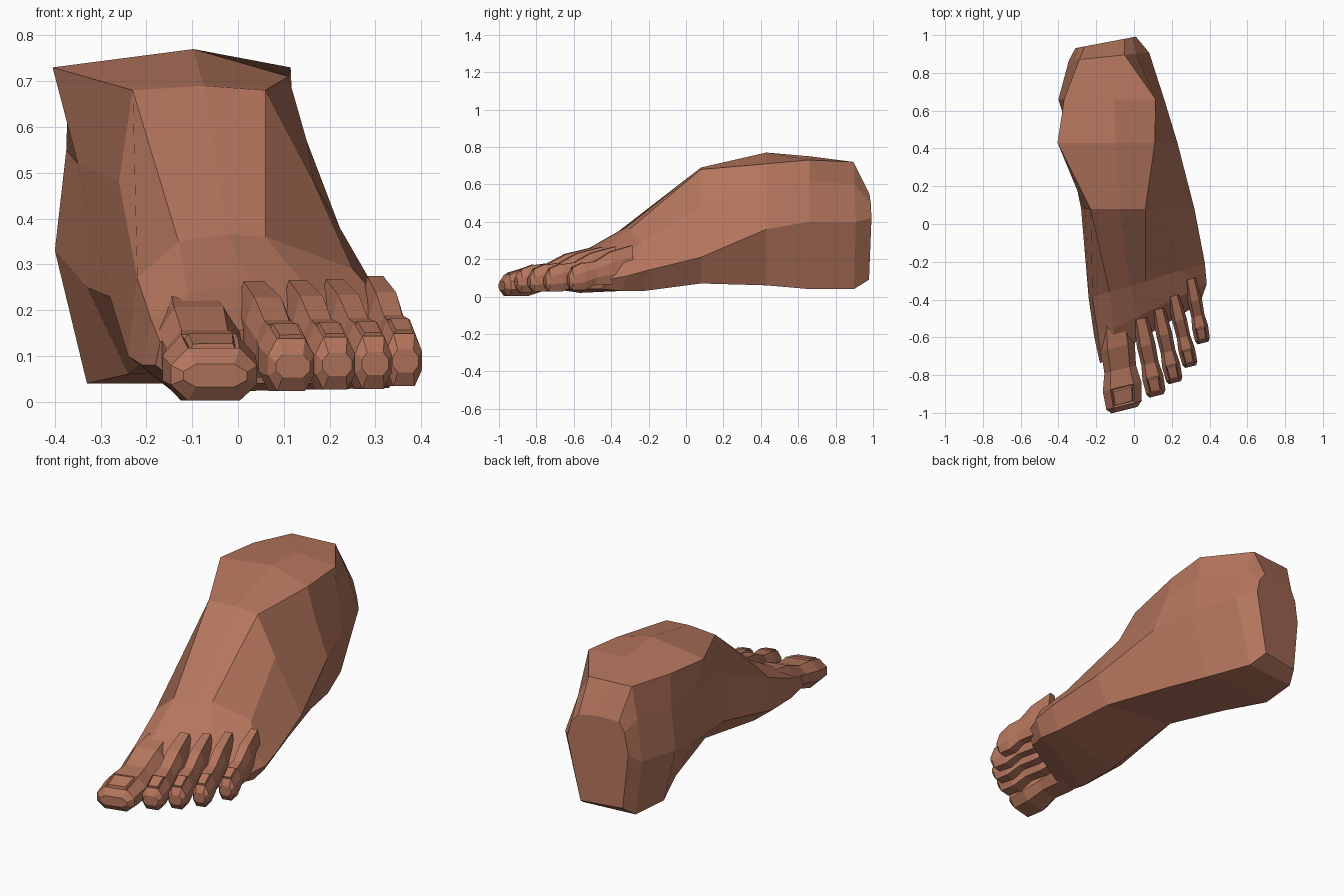
import bpy, bmesh

if "Cube" in bpy.data.objects:
    bpy.data.objects.remove(bpy.data.objects["Cube"])

skin = bpy.data.materials.new("skin")
skin.diffuse_color = (0.46, 0.18, 0.11, 1)
skin.use_nodes = True
skin.node_tree.nodes["Principled BSDF"].inputs["Base Color"].default_value = skin.diffuse_color


def loft(bm, rings):
    """Skin a list of equal-length rings and cap both ends; returns side faces per span."""
    vs = [[bm.verts.new(p) for p in r] for r in rings]
    n = len(vs[0])
    spans = [[bm.faces.new((a[i], a[(i + 1) % n], b[(i + 1) % n], b[i]))
              for i in range(n)] for a, b in zip(vs, vs[1:])]
    bm.faces.new(vs[0][::-1])
    bm.faces.new(vs[-1])
    bmesh.ops.recalc_face_normals(bm, faces=bm.faces[:])
    return spans


def finish(bm, name):
    me = bpy.data.meshes.new(name)
    bm.to_mesh(me)
    bm.free()
    me.materials.append(skin)
    bpy.context.collection.objects.link(bpy.data.objects.new(name, me))


# Foot body: stations from toe line to heel.
# y, crown, then x,z for inner bottom/mid/upper/top, outer top/upper/mid/bottom
stations = [
    (-0.63, .00, -.13, .04, -.18, .08, -.17, .13, -.10, .16, .22, .15, .32, .13, .35, .09, .30, .04),
    (-0.50, .01, -.14, .02, -.21, .08, -.19, .18, -.11, .24, .15, .25, .33, .20, .385, .11, .33, .03),
    (-0.32, .01, -.15, .03, -.24, .10, -.22, .27, -.13, .35, .06, .36, .25, .29, .375, .14, .31, .03),
    (0.08, .01, -.17, .11, -.28, .23, -.26, .48, -.23, .68, .06, .68, .165, .48, .32, .21, .24, .07),
    (0.43, .05, -.24, .06, -.33, .25, -.35, .52, -.405, .73, .11, .71, .15, .57, .23, .36, .13, .06),
    (0.66, .02, -.33, .04, -.40, .33, -.375, .55, -.37, .73, .115, .73, .12, .62, .16, .40, .07, .04),
    (0.90, .00, -.31, .04, -.345, .33, -.32, .55, -.29, .72, -.05, .72, .01, .60, .08, .40, -.02, .04),
    (0.99, .01, -.28, .09, -.31, .38, -.29, .50, -.26, .55, -.05, .55, -.01, .50, .01, .42, -.06, .09),
]
rings = []
for y, crown, *c in stations:
    pts = list(zip(c[::2], c[1::2]))
    (ax, az), (bx, bz) = pts[3], pts[4]
    pts.insert(4, ((ax + bx) / 2 + crown, (az + bz) / 2 + crown))
    skew = 0.95 * max(0, -y) + max(0, y - 0.8)      # toe line and heel run at a slant
    rings.append([(x, y + skew * x, z) for x, z in pts])
bm = bmesh.new()
loft(bm, rings)
finish(bm, "foot_body")

# Toes: octagonal loft along a line, with a raised nail on the top face
OCT = [(-.6, -1), (-1, -.4), (-1, .35), (-.6, 1), (.6, 1), (1, .35), (1, -.4), (.6, -1)]
# distance along toe, width factor, bottom z, top z
SHAPE = [(0, .70, .08, .26), (.35, .88, .05, .225), (.58, .82, .05, .175),
         (.76, 1, .02, .165), (.95, .92, .02, .135), (1, .68, .05, .10)]


def toe(name, base, tip, half_width, lift):
    bm = bmesh.new()
    rings = []
    for t, w, lo, hi in SHAPE:
        x = base[0] + (tip[0] - base[0]) * t
        y = base[1] + (tip[1] - base[1]) * t
        mid, h = (lo + hi) / 2 + lift, (hi - lo) / 2
        rings.append([(x + u * w * half_width, y + .25 * u * w * half_width, mid + v * h)
                      for u, v in OCT])
    spans = loft(bm, rings)
    nail = spans[3][3]
    bmesh.ops.inset_region(bm, faces=[nail], thickness=half_width * .10, depth=-.008)
    bmesh.ops.inset_region(bm, faces=[nail], thickness=half_width * .08, depth=.014)
    finish(bm, name)


toe("big_toe", (-.105, -.47), (-.05, -.985), .102, -.018)
toe("second_toe", (.035, -.50), (.12, -.91), .055, .003)
toe("third_toe", (.13, -.45), (.217, -.84), .047, .006)
toe("fourth_toe", (.21, -.38), (.30, -.755), .043, .008)
toe("little_toe", (.30, -.29), (.366, -.63), .042, .014)
